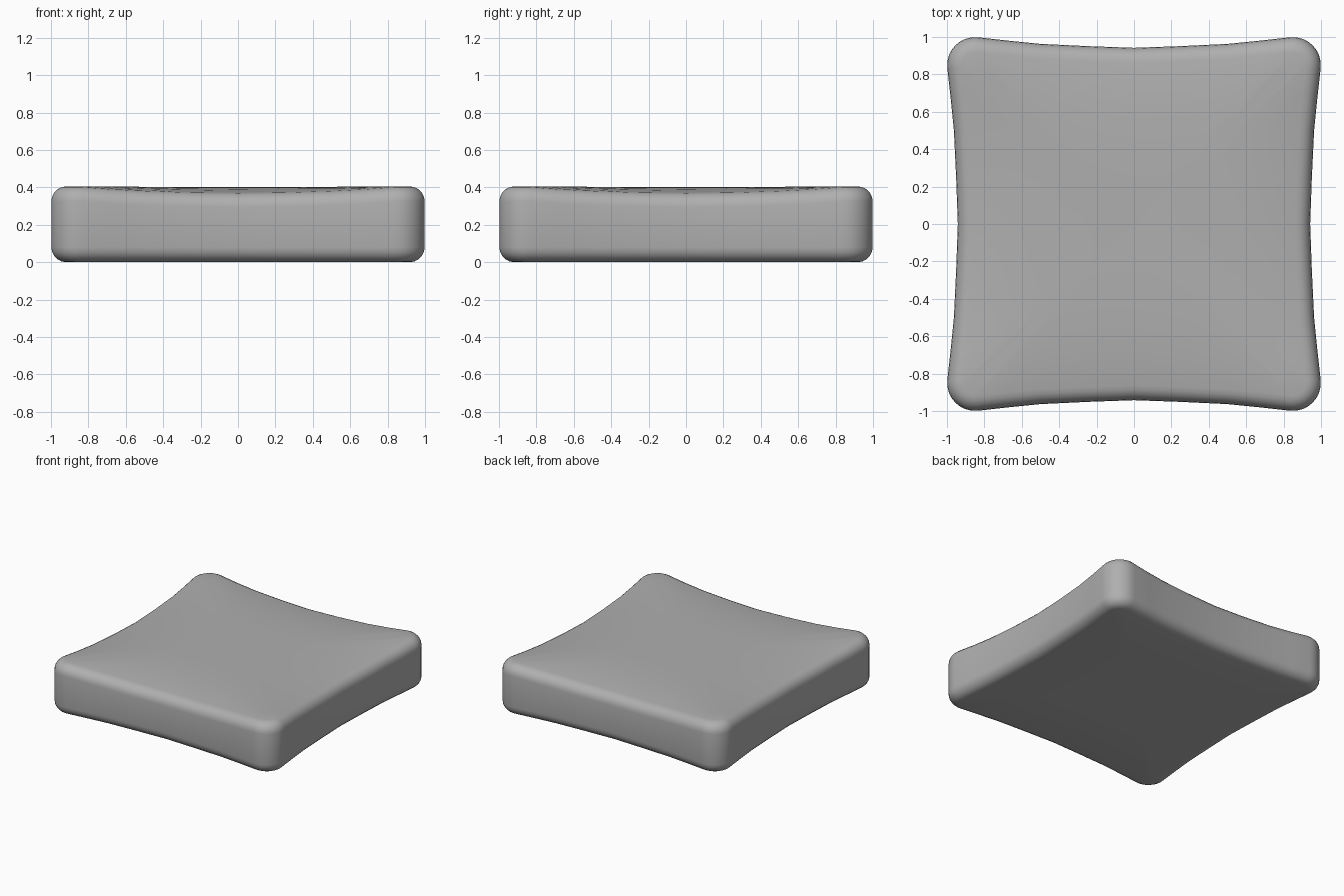
import bpy, bmesh, math
from mathutils import Vector

if "Cube" in bpy.data.objects:
    bpy.data.objects.remove(bpy.data.objects["Cube"])

H = 0.405     # corner height
R = 0.08      # rounded rim radius
DIP = 0.032   # how far the top rim sags at the middle of each side

# Plan outline: one quarter (concave side + round corner), rotated four times
side = [(-0.68, 0.981), (-0.5, 0.963), (-0.25, 0.951), (0, 0.942), (0.25, 0.951), (0.5, 0.963), (0.68, 0.981)]
corner = []
for i in range(9):
    a = math.radians(97 - i * 104 / 8)
    corner.append((0.85 + 0.149 * math.cos(a), 0.85 + 0.149 * math.sin(a)))
outline, sag = [], []
for q in range(4):
    c, s = [(1, 0), (0, -1), (-1, 0), (0, 1)][q]
    for k, (x, y) in enumerate(side + corner):
        outline.append(Vector((x * c - y * s, x * s + y * c)))
        sag.append(1 - (x / 0.85) ** 2 if k < len(side) else 0)
n = len(outline)
normals = []
for i in range(n):
    t = (outline[(i + 1) % n] - outline[i - 1]).normalized()
    normals.append(Vector((-t.y, t.x)))

bm = bmesh.new()


def ring(inset, z, scale=1.0, dip=0.0):
    vs = []
    for p, nm, g in zip(outline, normals, sag):
        q = (p - nm * inset) * scale
        vs.append(bm.verts.new((q.x, q.y, z - dip * g)))
    return vs


# Rings from the flat base, around the rim, then over the softly puffed top
rings = [ring(R, 0, s) for s in (0.5, 1)]
arc = [math.radians(a) for a in (18, 36, 54, 72, 90)]
rings += [ring(R * (1 - math.sin(a)), R * (1 - math.cos(a))) for a in arc]
rings += [ring(R * (1 - math.cos(a)), H - R + R * math.sin(a), 1, DIP) for a in [0] + arc]
for s, d in ((0.9, 0.66), (0.8, 0.4), (0.65, 0.15), (0.45, 0.03), (0.22, 0.0)):
    rings.append(ring(R, H - 0.005 * (1 - s), s, DIP * d))
for a, b in zip(rings, rings[1:]):
    for i in range(n):
        j = (i + 1) % n
        bm.faces.new((a[i], a[j], b[j], b[i]))
for r, z in ((rings[0], 0), (rings[-1], H - 0.005)):
    cv = bm.verts.new((0, 0, z))
    for i in range(n):
        bm.faces.new((r[i], r[(i + 1) % n], cv))
bmesh.ops.recalc_face_normals(bm, faces=bm.faces)
for f in bm.faces:
    f.smooth = True

me = bpy.data.meshes.new("seat_cushion")
bm.to_mesh(me)
bm.free()
ob = bpy.data.objects.new("seat_cushion", me)
bpy.context.collection.objects.link(ob)

# Dark grey fabric
mat = bpy.data.materials.new("grey_fabric")
mat.diffuse_color = (0.43, 0.43, 0.43, 1)
mat.use_nodes = True
mat.node_tree.nodes["Principled BSDF"].inputs["Base Color"].default_value = mat.diffuse_color
me.materials.append(mat)
